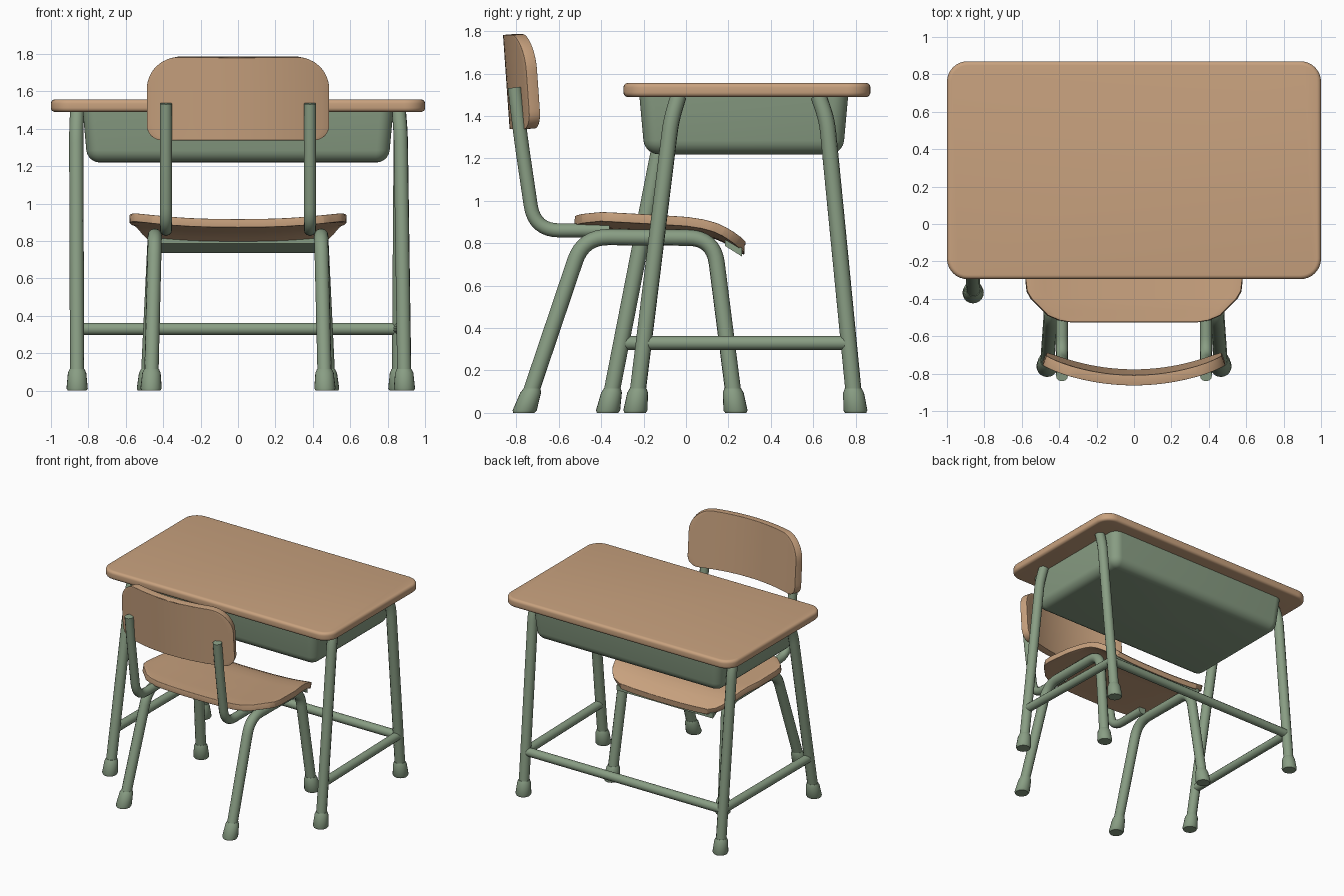
import bpy, bmesh, math
from mathutils import Vector

if "Cube" in bpy.data.objects:
    bpy.data.objects.remove(bpy.data.objects["Cube"])


def material(name, rgb):
    m = bpy.data.materials.new(name)
    m.diffuse_color = (*rgb, 1)
    m.use_nodes = True
    m.node_tree.nodes["Principled BSDF"].inputs["Base Color"].default_value = m.diffuse_color
    return m


WOOD = material("light wood", (0.58, 0.36, 0.21))
GREEN = material("sage green", (0.25, 0.34, 0.23))


def finish(obj, mat, angle=40):
    obj.data.materials.clear()
    obj.data.materials.append(mat)
    bpy.ops.object.select_all(action='DESELECT')
    obj.select_set(True)
    bpy.context.view_layer.objects.active = obj
    bpy.ops.object.shade_smooth_by_angle(angle=math.radians(angle))
    return obj


def mesh_object(name, bm):
    bmesh.ops.recalc_face_normals(bm, faces=bm.faces)
    me = bpy.data.meshes.new(name)
    bm.to_mesh(me)
    bm.free()
    obj = bpy.data.objects.new(name, me)
    bpy.context.collection.objects.link(obj)
    return obj


def fillet(points, r, steps=8):
    """Round the inner corners of a path."""
    p = [Vector(q) for q in points]
    out = [p[0]]
    for a, b, c in zip(p, p[1:], p[2:]):
        da, dc = a - b, c - b
        s = b + da.normalized() * min(r, da.length * 0.48)
        e = b + dc.normalized() * min(r, dc.length * 0.48)
        for i in range(steps + 1):
            t = i / steps
            out.append(s * (1 - t) ** 2 + b * 2 * t * (1 - t) + e * t * t)
    return out + [p[-1]]


def tube(name, points, radius, bend=0.1):
    path = fillet(points, bend)
    cu = bpy.data.curves.new(name, 'CURVE')
    cu.dimensions = '3D'
    cu.bevel_depth = radius
    cu.bevel_resolution = 4
    cu.use_fill_caps = True
    sp = cu.splines.new('POLY')
    sp.points.add(len(path) - 1)
    for q, v in zip(sp.points, path):
        q.co = (*v, 1)
    obj = bpy.data.objects.new(name, cu)
    bpy.context.collection.objects.link(obj)
    bpy.ops.object.select_all(action='DESELECT')
    obj.select_set(True)
    bpy.context.view_layer.objects.active = obj
    bpy.ops.object.convert(target='MESH')
    return finish(bpy.context.object, GREEN)


def foot(name, base, toward):
    """Flared rubber cap, sheared along the leg."""
    base = Vector(base)
    d = Vector(toward) - base
    d /= d.z
    bm = bmesh.new()
    rings = []
    for z, r in ((0, .05), (.012, .057), (.095, .049), (.115, .04)):
        c = base + d * z
        rings.append([bm.verts.new((c.x + r * math.cos(k * math.tau / 20),
                                    c.y + r * math.sin(k * math.tau / 20), z))
                      for k in range(20)])
    for a, b in zip(rings, rings[1:]):
        for k in range(20):
            bm.faces.new((a[k], a[k - 1], b[k - 1], b[k]))
    bm.faces.new(rings[0])
    bm.faces.new(rings[-1])
    finish(mesh_object(name, bm), GREEN)


def lerp(table, t):
    for (a, va), (b, vb) in zip(table, table[1:]):
        if t <= b:
            return va + (vb - va) * max(0, (t - a) / (b - a))
    return table[-1][1]


def shell(name, rows, halfwidth, place, thickness, nu=24):
    """Curved plywood sheet: rows of varying width, thickened and rounded."""
    bm = bmesh.new()
    g = [[bm.verts.new(place(halfwidth(t) * (2 * i / nu - 1), t))
          for i in range(nu + 1)] for t in rows]
    for a, b in zip(g, g[1:]):
        for i in range(nu):
            bm.faces.new((a[i], a[i + 1], b[i + 1], b[i]))
    obj = mesh_object(name, bm)
    s = obj.modifiers.new("thickness", 'SOLIDIFY')
    s.thickness = thickness
    s.offset = 0
    b = obj.modifiers.new("round edge", 'BEVEL')
    b.width = 0.015
    b.segments = 3
    b.limit_method = 'ANGLE'
    b.angle_limit = math.radians(50)
    return finish(obj, WOOD, 60)


def box(name, lo, hi, mat, taper, upright_r, rim_r, rims):
    """Box with rounded upright corners and rounded rims (z signs to round)."""
    bm = bmesh.new()
    bmesh.ops.create_cube(bm, size=1)
    lo, hi = Vector(lo), Vector(hi)
    mid, size = (lo + hi) / 2, hi - lo
    for v in bm.verts:
        k = taper if v.co.z < 0 else 0
        v.co = Vector((mid.x + v.co.x * (size.x - 2 * k),
                       mid.y + v.co.y * (size.y - 2 * k), mid.z + v.co.z * size.z))
    up = [e for e in bm.edges if abs(e.verts[0].co.z - e.verts[1].co.z) > .01]
    bmesh.ops.bevel(bm, geom=up, offset=upright_r, segments=8, profile=.5, affect='EDGES')
    zs = [hi.z if s > 0 else lo.z for s in rims]
    rim = [e for e in bm.edges
           if any(all(abs(v.co.z - z) < 1e-4 for v in e.verts) for z in zs)]
    bmesh.ops.bevel(bm, geom=rim, offset=rim_r, segments=5, profile=.5, affect='EDGES')
    return finish(mesh_object(name, bm), mat)


# Desk top and the storage bin below it
box("desk_top", (-1, -.295, 1.49), (1, .87, 1.557), WOOD, 0, .11, .022, (1, -1))
box("desk_bin", (-.83, -.22, 1.22), (.83, .765, 1.495), GREEN, .025, .07, .065, (-1,))

# Desk legs: (name, foot, knee, top)
legs = [
    ("front_left", (-.86, -.37, 0), (-.865, -.10, 1.38), (-.86, -.05, 1.495)),
    ("front_right", (.89, -.24, 0), (.87, -.07, 1.38), (.86, -.035, 1.495)),
    ("back_left", (-.86, .80, 0), (-.865, .665, 1.38), (-.86, .625, 1.495)),
    ("back_right", (.86, .80, 0), (.87, .665, 1.38), (.86, .625, 1.495)),
]
at_bar = {}
for name, base, knee, top in legs:
    b, k = Vector(base), Vector(knee)
    at_bar[name] = b.lerp(k, .33 / k.z)
    tube("desk_leg_" + name, [b.lerp(k, .03), knee, top], .038, .06)
    foot("desk_foot_" + name, base, knee)

# Desk stretchers: two sides and the back
for a, b in (("front_left", "back_left"), ("front_right", "back_right"),
             ("back_left", "back_right")):
    tube("desk_bar_" + a + "_" + b, [at_bar[a], at_bar[b]], .033)

# Chair frame, mirrored
for side, s in (("left", -1), ("right", 1)):
    rear, front = (s * .465, -.765, 0), (s * .485, .235, 0)
    rear_top, front_top = (s * .445, -.485, .83), (s * .445, .13, .825)
    tube("chair_leg_frame_" + side,
         [Vector(rear).lerp(Vector(rear_top), .04), rear_top, front_top,
          Vector(front).lerp(Vector(front_top), .04)], .038, .12)
    foot("chair_foot_rear_" + side, rear, rear_top)
    foot("chair_foot_front_" + side, front, front_top)
    tube("back_support_" + side,
         [(s * .385, -.808, 1.535), (s * .385, -.78, 1.3), (s * .385, -.715, .86),
          (s * .385, -.36, .862)], .033, .12)

# Cross plate under the front lip of the seat
bm = bmesh.new()
bmesh.ops.create_cube(bm, size=1)
for v in bm.verts:
    v.co = Vector((v.co.x * .84, .225 + v.co.y * .08, .782 + v.co.z * .04 - v.co.y * .05))
finish(mesh_object("seat_cross_plate", bm), GREEN)

# Seat: dished sheet with a drooping front lip
seat_w = [(-.525, .34), (-.515, .40), (-.49, .46), (-.45, .50), (-.40, .55), (-.36, .573),
          (-.30, .58), (-.1, .57), (.12, .53), (.18, .51), (.22, .485), (.25, .45), (.275, .38)]
seat_z = [(-.525, .895), (-.44, .893), (-.2, .88), (0, .868), (.08, .858), (.14, .843),
          (.19, .822), (.24, .793), (.275, .77)]
rows = sorted({-.525 + .8 * i / 24 for i in range(25)} | {t for t, _ in seat_w})
shell("seat", rows, lambda t: lerp(seat_w, t),
      lambda x, t: (x, t, lerp(seat_z, t) + .035 * min(1, abs(x) / .55) ** 2.5), .045)

# Backrest: curved, leaning sheet with rounded corners
def back_width(z):
    r, edge = (.17, 1.785 - z) if z > 1.6 else (.08, z - 1.34)
    d = max(0, 1 - edge / r)
    return .478 - r * (1 - math.sqrt(max(0, 1 - d * d)))


rows = [1.5625 - .2225 * math.cos(math.pi * i / 28) for i in range(29)]
shell("backrest", rows, back_width,
      lambda x, z: (x, -.82 + .42 * x * x - .07 * (z - 1.56), z), .055)
